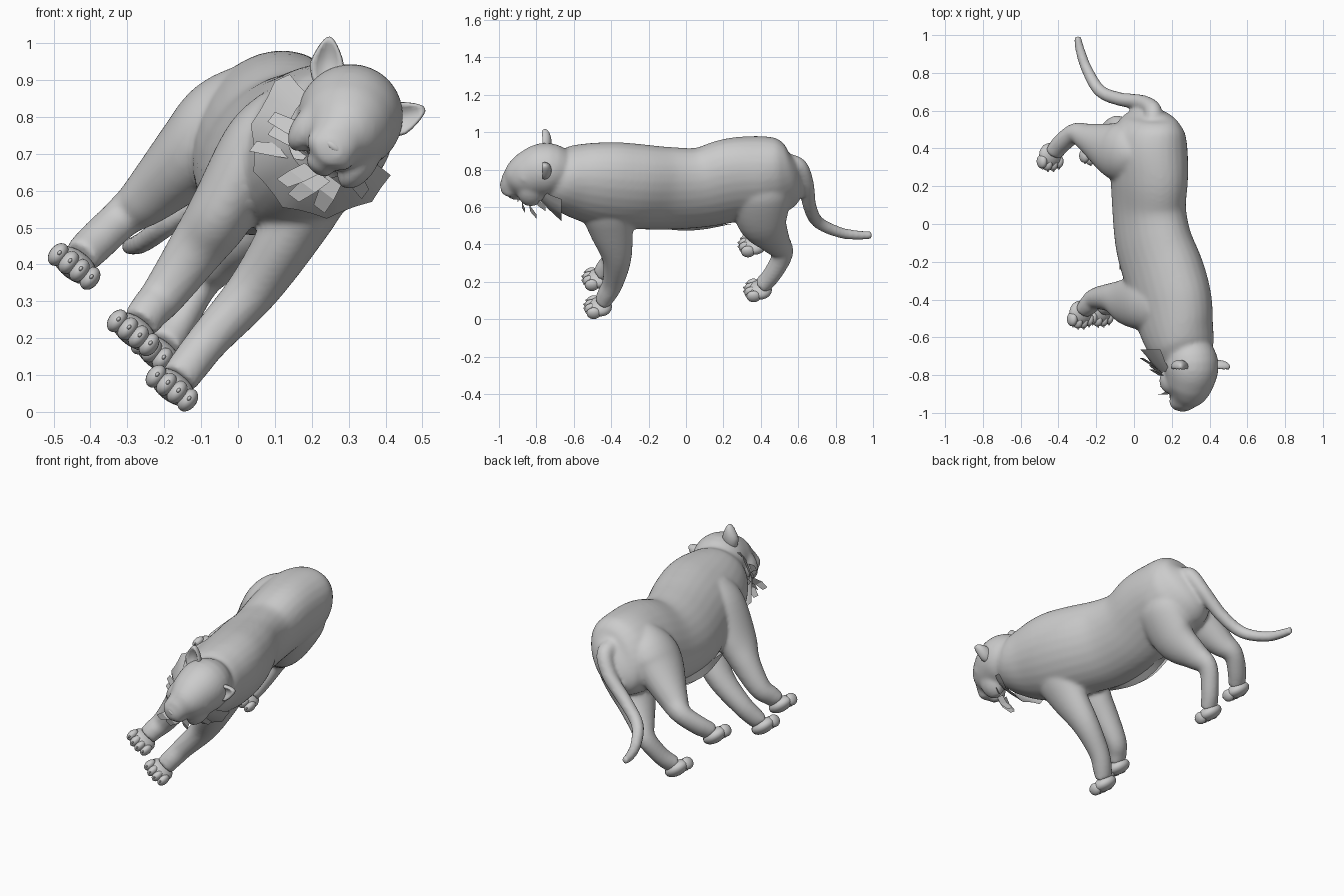
import bpy, bmesh, math
from mathutils import Vector, Matrix

if "Cube" in bpy.data.objects:
    bpy.data.objects.remove(bpy.data.objects["Cube"])

# Rolled body frame: the animal's left, its up and its facing direction
LEFT = Vector((0.8, 0, -0.6))
UP = Vector((0.6, 0, 0.8))
FRONT = Vector((0, -1, 0))
FRAME = Matrix((LEFT, -FRONT, UP)).transposed().to_4x4()

grey = bpy.data.materials.new("fur grey")
grey.use_nodes = True
grey.diffuse_color = (0.6, 0.6, 0.6, 1)
grey.node_tree.nodes["Principled BSDF"].inputs["Base Color"].default_value = grey.diffuse_color


def finish(bm, name, smooth=True, fuse=0.0):
    """Turn a bmesh into an object, optionally fusing its overlapping volumes."""
    bmesh.ops.recalc_face_normals(bm, faces=bm.faces)
    mesh = bpy.data.meshes.new(name)
    bm.to_mesh(mesh)
    bm.free()
    mesh.materials.append(grey)
    obj = bpy.data.objects.new(name, mesh)
    bpy.context.collection.objects.link(obj)
    if fuse:
        remesh = obj.modifiers.new("fuse", 'REMESH')
        remesh.mode = 'VOXEL'
        remesh.voxel_size = fuse
        remesh.use_smooth_shade = True
        relax = obj.modifiers.new("relax", 'SMOOTH')
        relax.iterations = 12
    elif smooth:
        mesh.shade_smooth()
    return obj


def spline(rows, steps=5):
    """Catmull-Rom through rows of numbers."""
    rows = [Vector(r) for r in rows]
    ext = [rows[0]] + rows + [rows[-1]]
    out = []
    for p, q, r, s in zip(ext, ext[1:], ext[2:], ext[3:]):
        for k in range(steps):
            t = k / steps
            out.append(q + (r - p) * (t / 2) + (p * 2 - q * 5 + r * 4 - s) * (t * t / 2)
                       + (q * 3 - p - r * 3 + s) * (t ** 3 / 2))
    return out + [rows[-1]]


def tube(bm, rows, sides=28):
    """Loft ellipses along a path; each row is x, y, z, side radius, other radius."""
    rows = spline(rows)
    pts = [Vector(r[:3]) for r in rows]
    rings = []
    for i, r in enumerate(rows):
        along = (pts[min(i + 1, len(pts) - 1)] - pts[max(i - 1, 0)]).normalized()
        side = (LEFT - along * LEFT.dot(along)).normalized()
        other = along.cross(side)
        angles = [math.tau * k / sides for k in range(sides)]
        rings.append([bm.verts.new(pts[i] + side * math.cos(t) * r[3] + other * math.sin(t) * r[4])
                      for t in angles])
    for a, b in zip(rings, rings[1:]):
        for k in range(sides):
            j = (k + 1) % sides
            bm.faces.new((a[k], a[j], b[j], b[k]))
    bm.faces.new(rings[0][::-1])
    bm.faces.new(rings[-1])


def blob(bm, centre, size):
    """Ellipsoid with radii along the left, back and up directions."""
    m = Matrix.Translation(centre) @ FRAME @ Matrix.Diagonal((*size, 1))
    return bmesh.ops.create_uvsphere(bm, u_segments=20, v_segments=12, radius=1, matrix=m)["verts"]


# Torso, head, legs and tail fused into one skin
torso = [(.28, -.72, .78, .13, .14), (.262, -.66, .76, .163, .178), (.23, -.56, .74, .178, .22),
         (.2, -.42, .72, .19, .25), (.165, -.28, .71, .19, .25), (.105, -.1, .7, .175, .245),
         (.08, .08, .705, .17, .235), (.08, .25, .745, .182, .245), (.08, .4, .765, .188, .23),
         (.085, .5, .763, .163, .215), (.09, .56, .767, .115, .18), (.09, .6, .777, .055, .1)]
skull = [(.28, -.65, .77, .115, .12), (.303, -.74, .798, .143, .148), (.295, -.83, .775, .13, .135),
         (.285, -.88, .755, .11, .112), (.265, -.925, .73, .078, .082),
         (.252, -.965, .712, .06, .055), (.248, -.99, .708, .034, .03)]
tail = [(.1, .53, .84, .05, .05), (.1, .605, .815, .046, .046), (.04, .645, .72, .04, .04),
        (-.07, .66, .61, .037, .037), (-.18, .705, .52, .034, .034), (-.25, .82, .465, .03, .03),
        (-.285, .92, .45, .026, .026), (-.3, .995, .45, .02, .02)]
legs = {
    "front_left": [(.24, -.42, .72, .08, .12), (.2, -.42, .6, .1, .145), (.14, -.4, .48, .085, .12),
                   (.04, -.37, .33, .07, .08), (-.075, -.39, .2, .057, .058),
                   (-.13, -.425, .13, .054, .052), (-.16, -.45, .09, .052, .042)],
    "front_right": [(.12, -.42, .82, .07, .11), (.05, -.42, .73, .09, .14), (-.04, -.41, .55, .09, .125),
                    (-.115, -.39, .44, .077, .08), (-.2, -.395, .32, .062, .058),
                    (-.24, -.43, .275, .055, .052), (-.265, -.46, .24, .052, .042)],
    "hind_left": [(.18, .4, .76, .08, .12), (.13, .4, .67, .11, .155), (.05, .41, .52, .09, .135),
                  (-.04, .475, .42, .067, .085), (-.1, .515, .35, .05, .058), (-.16, .46, .24, .047, .05),
                  (-.2, .405, .18, .052, .045)],
    "hind_right": [(.035, .37, .85, .1, .1), (-.04, .38, .795, .115, .15), (-.1, .39, .72, .115, .15),
                   (-.24, .455, .585, .077, .08), (-.31, .48, .53, .057, .055),
                   (-.38, .43, .465, .055, .05), (-.425, .375, .42, .052, .045)],
}
bm = bmesh.new()
for path in [torso, skull, tail, *legs.values()]:
    tube(bm, path)

# Brows, nose bridge, whisker pads, cheeks and lower jaw join the same skin
face = Vector((.285, -.88, .755))
for s in (-1, 1):
    blob(bm, face + LEFT * s * .075 + UP * .07 - FRONT * .015, (.04, .025, .016))
    blob(bm, face + LEFT * s * .033 - UP * .058 + FRONT * .06, (.04, .045, .035))
    blob(bm, face + LEFT * s * .085 - UP * .04 - FRONT * .05, (.045, .07, .08))
blob(bm, face - UP * .005 + FRONT * .04, (.034, .06, .035))
blob(bm, face - UP * .108 + FRONT * .025, (.042, .055, .025))
finish(bm, "body", fuse=0.01)

# Paws: pad, four toes and small claws, all facing forward
for name, path in legs.items():
    base = Vector(path[-1][:3]) + FRONT * 0.01 - UP * 0.028
    bm = bmesh.new()
    blob(bm, base, (.07, .065, .04))
    for k in range(4):
        off = k - 1.5
        toe = base + LEFT * off * .036 + FRONT * (.047 - .006 * off * off) - UP * .004
        blob(bm, toe, (.024, .038, .034))
        blob(bm, toe + FRONT * .034 + UP * .006, (.005, .01, .007))
    finish(bm, name + "_paw")

# Low, wide nose pad over a short lip groove
bm = bmesh.new()
blob(bm, face + FRONT * .105 - UP * .044, (.024, .009, .011))
blob(bm, face + FRONT * .1 - UP * .058, (.008, .009, .014))
finish(bm, "nose")

for s, label in ((1, "left"), (-1, "right")):
    bm = bmesh.new()
    blob(bm, face + LEFT * s * .07 + UP * .044 + FRONT * .03, (.016, .016, .01))
    finish(bm, label + "_eye")
    # Pointed ear with a hollow front
    bm = bmesh.new()
    root = Vector((.34, -.755, .87)) + LEFT * s * .123
    lean = Matrix.Rotation(s * math.radians(32), 3, 'Y')
    for v in blob(bm, (0, 0, 0), (1, 1, 1)):
        x, y, z = FRAME.inverted() @ v.co
        taper = 1 - .4 * max(z, 0)
        hollow = .042 * max(0, 1 - (x * x + z * z) * 1.2) if y < 0 else 0
        shape = Vector((x * .046 * taper, y * .036 + hollow, z * .074))
        v.co = root + FRAME.to_3x3() @ lean @ shape
    finish(bm, label + "_ear")

# Ragged collar of fur around the sides and bottom of the neck
bm = bmesh.new()
count = 18
rows = []
for y, radius, drop in ((-.78, .125, .01), (-.73, .17, .02), (-.665, .215, .025)):
    row = []
    for k in range(count + 1):
        t = math.radians(160 + 205 * k / count)
        ragged = 1.06 if k % 3 == 1 and y > -.7 else 1
        row.append(bm.verts.new(Vector((.26, y, .765)) - UP * drop
                                + (LEFT * math.cos(t) * .92 + UP * math.sin(t)) * radius * ragged))
    rows.append(row)
for a, b in zip(rows, rows[1:]):
    for k in range(count):
        bm.faces.new((a[k], a[k + 1], b[k + 1], b[k]))
finish(bm, "neck_ruff")


def card(bm, root, tip, wide, across):
    """Flat tuft of fur bent once along its length."""
    root, tip, across = Vector(root), Vector(tip), Vector(across).normalized()
    mid = (root + tip) / 2 + FRONT * .012
    pairs = [(bm.verts.new(p - across * w), bm.verts.new(p + across * w))
             for p, w in ((root, wide), (mid, wide), (tip, wide * .75))]
    for (a, b), (c, d) in zip(pairs, pairs[1:]):
        bm.faces.new((a, b, d, c))


# Cheek and chin tufts
bm = bmesh.new()
for root, tip in (((.2, -.81, .745), (.09, -.77, .8)), ((.2, -.81, .72), (.09, -.75, .765)),
                  ((.19, -.78, .7), (.04, -.71, .72)), ((.3, -.81, .66), (.345, -.75, .59))):
    card(bm, root, tip, .022, UP)
for root, tip in (((.2, -.88, .66), (.12, -.9, .62)), ((.23, -.87, .64), (.15, -.86, .58)),
                  ((.26, -.84, .63), (.22, -.8, .55))):
    card(bm, root, tip, .025, LEFT)
finish(bm, "fur_tufts", smooth=False)

# Thin fringe hanging along the belly
bm = bmesh.new()
for s in (-.04, .04):
    strip = []
    for k in range(9):
        t = k / 8
        top = Vector((-.045, -.24 + .48 * t, .53)) + LEFT * s
        hang = .01 + .045 * math.sin(math.pi * t)
        strip.append((bm.verts.new(top), bm.verts.new(top - UP * hang - LEFT * s * .5)))
    for (a, b), (c, d) in zip(strip, strip[1:]):
        bm.faces.new((a, b, d, c))
finish(bm, "belly_fringe")
